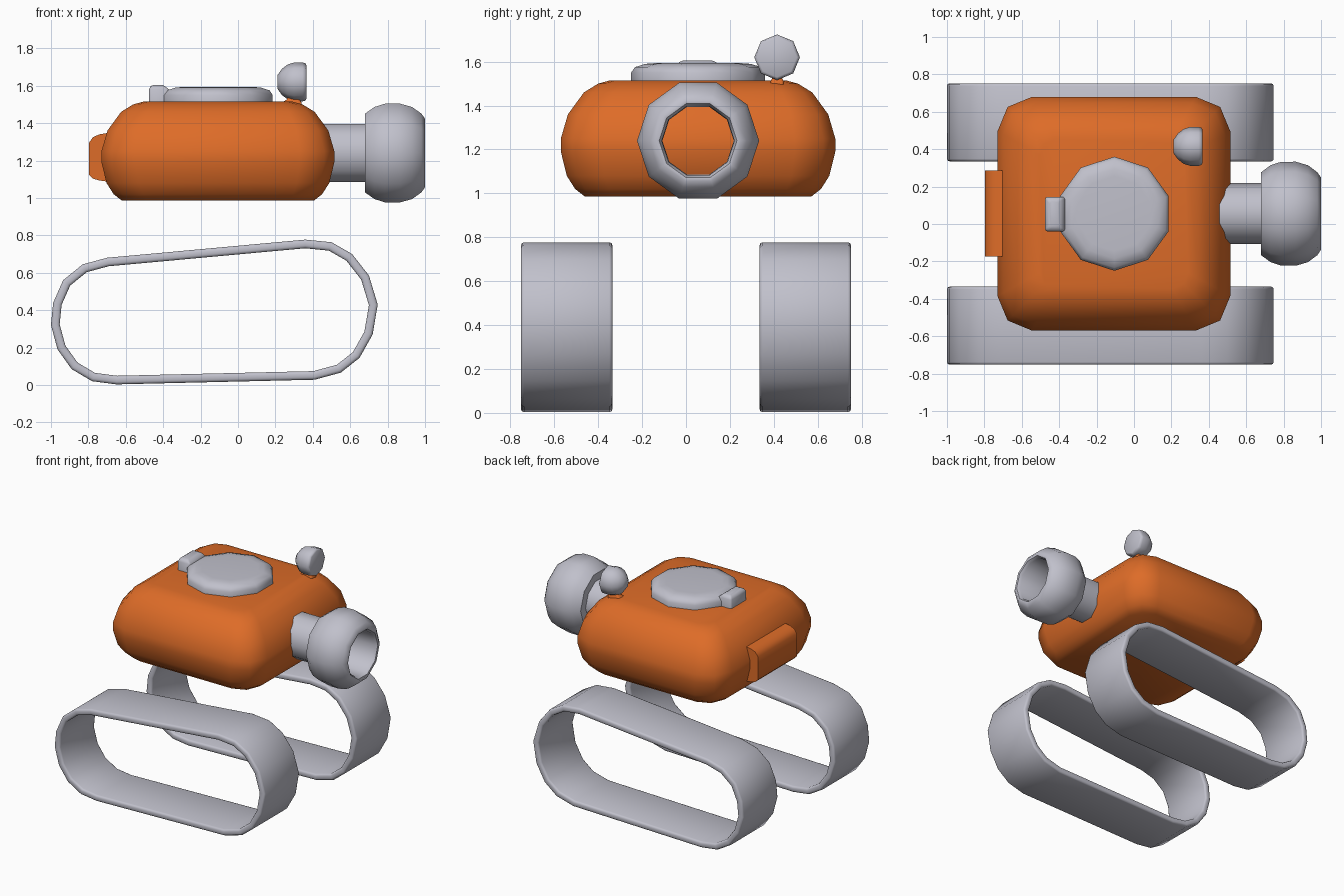
import bpy, bmesh, math
from mathutils import Vector

if "Cube" in bpy.data.objects:
    bpy.data.objects.remove(bpy.data.objects["Cube"])


def material(name, rgb):
    m = bpy.data.materials.new(name)
    m.diffuse_color = (*rgb, 1)
    m.use_nodes = True
    m.node_tree.nodes["Principled BSDF"].inputs["Base Color"].default_value = m.diffuse_color
    return m


ORANGE = material("orange paint", (0.73, 0.15, 0.021))
GREY = material("light grey", (0.53, 0.53, 0.60))


def loft(name, rings, mat, caps=True, closed=False, angle=50):
    """Skin a list of equal-length vertex rings."""
    bm = bmesh.new()
    vs = [[bm.verts.new(p) for p in r] for r in rings]
    n = len(vs[0])
    pairs = list(zip(vs, vs[1:])) + ([(vs[-1], vs[0])] if closed else [])
    for a, b in pairs:
        for i in range(n):
            j = (i + 1) % n
            bm.faces.new((a[i], a[j], b[j], b[i]))
    if caps and not closed:
        bm.faces.new(vs[0][::-1])
        bm.faces.new(vs[-1])
    bmesh.ops.recalc_face_normals(bm, faces=bm.faces)
    me = bpy.data.meshes.new(name)
    bm.to_mesh(me)
    bm.free()
    ob = bpy.data.objects.new(name, me)
    bpy.context.collection.objects.link(ob)
    me.materials.append(mat)
    bpy.ops.object.select_all(action='DESELECT')
    ob.select_set(True)
    bpy.context.view_layer.objects.active = ob
    bpy.ops.object.shade_smooth_by_angle(angle=math.radians(angle))
    return ob


def rounded_rect(x0, x1, y0, y1, r, z, seg=2):
    """Rectangle outline with rounded corners at height z."""
    pts = []
    for k, (cx, cy) in enumerate([(x1 - r, y1 - r), (x0 + r, y1 - r),
                                  (x0 + r, y0 + r), (x1 - r, y0 + r)]):
        for s in range(seg + 1):
            a = math.radians(90 * (k + s / seg))
            pts.append((cx + r * math.cos(a), cy + r * math.sin(a), z))
    return pts


def ring_x(x, r, cy, cz, n):
    """Polygon ring around the x axis, one corner pointing along y."""
    return [(x, cy + r * math.cos(2 * math.pi * i / n),
             cz + r * math.sin(2 * math.pi * i / n)) for i in range(n)]


# Body: rounded block, softer on top than below
body_levels = [(0.985, 0.11), (1.02, 0.065), (1.08, 0.027), (1.19, 0.0), (1.25, 0.0),
               (1.36, 0.032), (1.46, 0.105), (1.50, 0.17), (1.515, 0.225)]
loft("body", [rounded_rect(-0.73 + d, 0.515 - d, -0.57 + d, 0.68 - d, 0.185 - 0.45 * d, z)
              for z, d in body_levels], ORANGE)

# Lens: open neck tube with a rounded hollow head
lens = [(0.45, 0.163), (0.68, 0.163), (0.68, 0.222), (0.73, 0.259), (0.785, 0.277),
        (0.865, 0.278), (0.93, 0.259), (0.98, 0.222), (1.0, 0.193), (0.997, 0.177),
        (0.975, 0.165), (0.68, 0.1625), (0.45, 0.1625)]
loft("lens", [ring_x(x, r, 0.055, 1.24, 10) for x, r in lens], GREY, caps=False)

# Top dial: low ten-sided disc with a bevelled rim
dial = [(1.505, 0.305), (1.55, 0.305), (1.575, 0.288), (1.59, 0.24), (1.593, 0.20)]
loft("top_dial", [[(-0.105 + r * math.sin(i * math.pi / 5),
                    0.055 + r * math.cos(i * math.pi / 5), z) for i in range(10)]
                  for z, r in dial], GREY)

# Small raised tab on the dial rim
loft("dial_tab", [rounded_rect(-0.475 + d, -0.37 - e, -0.04 + d, 0.145 - d, 0.012, z)
                  for z, d, e in [(1.505, 0, 0), (1.58, 0, 0), (1.597, 0.008, 0.02),
                                  (1.605, 0.025, 0.035)]], GREY)

# Half-ball knob with a flat face, on a short stem
knob = [(0.21, 0.035), (0.235, 0.07), (0.265, 0.093), (0.30, 0.104),
        (0.345, 0.104), (0.36, 0.10), (0.366, 0.09)]
loft("knob", [ring_x(x, r, 0.415, 1.62, 8) for x, r in knob], GREY)
loft("knob_stem", [rounded_rect(0.235 + d, 0.34 - d * 0.4, 0.385 + d * 0.3, 0.445 - d * 0.3, 0.01, z)
                   for z, d in [(1.46, 0), (1.51, 0), (1.525, 0.025), (1.55, 0.035)]], ORANGE)

# Rear plate: bar with sloped upper and lower edges
plate = [(-0.68, 1.085), (-0.74, 1.093), (-0.775, 1.103), (-0.797, 1.125),
         (-0.797, 1.295), (-0.775, 1.325), (-0.74, 1.34), (-0.68, 1.35)]
loft("rear_plate", [[(x, y, z) for x, z in plate] for y in (-0.175, 0.285)], ORANGE)

# Tracks: bevelled band swept round a leaning oval
outline = [Vector(p) for p in [
    (-0.70, 0.68), (0.36, 0.777), (0.50, 0.763), (0.61, 0.70), (0.70, 0.585),
    (0.747, 0.43), (0.72, 0.27), (0.65, 0.145), (0.55, 0.066), (0.41, 0.028),
    (-0.65, 0.003), (-0.78, 0.02), (-0.89, 0.085), (-0.965, 0.19), (-1.0, 0.32),
    (-0.988, 0.44), (-0.935, 0.56), (-0.83, 0.645)]]


def inset(i, d):
    """Outline corner i moved inward by d along its mitre."""
    p, n = outline[i], len(outline)
    a = (p - outline[i - 1]).normalized()
    b = (outline[(i + 1) % n] - p).normalized()
    na, nb = Vector((a.y, -a.x)), Vector((b.y, -b.x))
    return p + (na + nb) * d / (1 + na.dot(nb))


T, Y0, Y1, B = 0.046, 0.335, 0.752, 0.014
section = [(0, Y0 + B), (0, Y1 - B), (B * 0.3, Y1 - B * 0.3), (B, Y1), (T - B, Y1),
           (T - B * 0.3, Y1 - B * 0.3), (T, Y1 - B), (T, Y0 + B),
           (T - B * 0.3, Y0 + B * 0.3), (T - B, Y0), (B, Y0), (B * 0.3, Y0 + B * 0.3)]
for side, label in ((1, "back"), (-1, "front")):
    rings = []
    for i in range(len(outline)):
        rings.append([(inset(i, d).x, side * y, inset(i, d).y) for d, y in section])
    loft(label + "_track", rings, GREY, closed=True)
